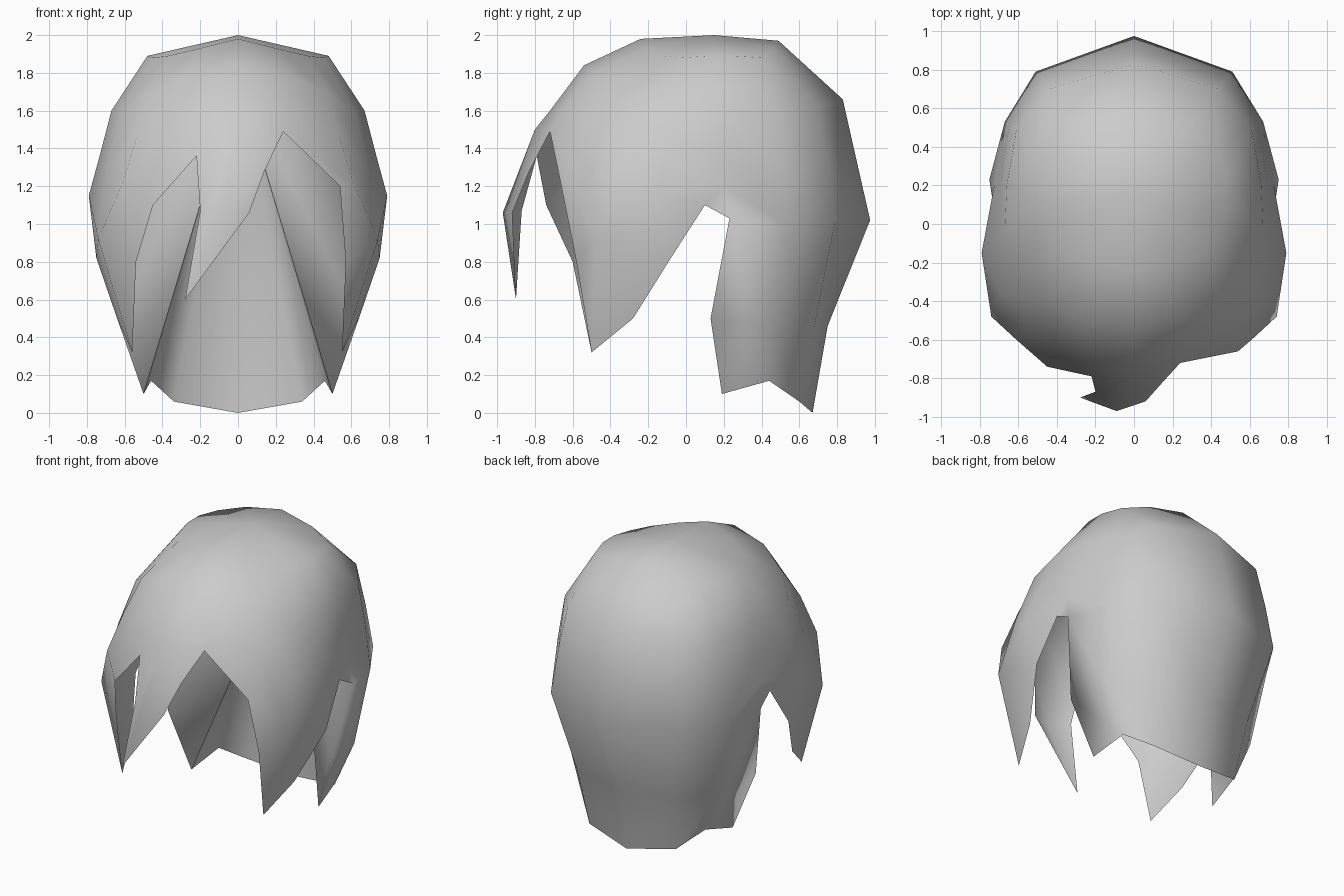
import bpy, bmesh, math

cube = bpy.data.objects.get("Cube")
if cube:
    bpy.data.objects.remove(cube, do_unlink=True)

mat = bpy.data.materials.new("hair_grey")
mat.use_nodes = True
GREY = (0.6, 0.6, 0.6, 1)
mat.diffuse_color = GREY
mat.node_tree.nodes["Principled BSDF"].inputs["Base Color"].default_value = GREY

# Dome columns of one half, front centre to back centre, each from crown down
COLUMNS = [
    [(0, -.24, 1.98), (0, -.54, 1.84), (0, -.72, 1.60), (0, -.80, 1.50)],
    [(.20, -.21, 1.93), (.26, -.50, 1.79), (.25, -.66, 1.60), (.24, -.72, 1.49)],
    [(.37, -.13, 1.89), (.48, -.40, 1.69), (.53, -.53, 1.48), (.61, -.60, 1.22)],
    [(.45, -.02, 1.88), (.62, -.26, 1.59), (.69, -.36, 1.30), (.74, -.48, .92)],
    [(.48, .12, 1.89), (.67, -.03, 1.60), (.73, -.10, 1.37), (.79, -.15, 1.15)],
    [(.48, .25, 1.89), (.66, .20, 1.60), (.695, .20, 1.38), (.725, .20, 1.20)],
    [(.44, .40, 1.88), (.61, .49, 1.57), (.645, .52, 1.27), (.67, .53, 1.00)],
    [(.26, .46, 1.93), (.44, .70, 1.62), (.48, .75, 1.32), (.51, .79, 1.02)],
    [(0, .49, 1.97), (0, .83, 1.66), (0, .90, 1.35), (0, .975, 1.02)],
]
# Nape rows below the back columns 5 to 8
NAPE = [
    [(.64, .13, .50), (.50, .19, .10)],
    [(.60, .45, .48), (.46, .44, .17)],
    [(.38, .68, .46), (.34, .60, .06)],
    [(0, .75, .46), (0, .67, 0)],
]
# Point where the inner walls of the nape meet under the crown
APEX = (0, .68, 1.77)
# Ear notch and lower edge of the side lock
SIDE = {"notch_back": (.75, .23, 1.03), "notch_top": (.73, .10, 1.10),
        "edge_high": (.75, -.08, .82), "edge_low": (.64, -.28, .50)}
# Front edge of the side locks, different on each side
LOCK = {1: [(.54, -.66, 1.20), (.57, -.58, .80), (.55, -.50, .32)],
        -1: [(-.45, -.74, 1.10), (-.54, -.60, .80), (-.56, -.50, .32)]}
# Fringe strand
FRINGE = {"right_gap": (-.22, -.79, 1.36), "right": (-.20, -.87, 1.07),
          "tip": (-.28, -.90, .60), "ridge": (-.09, -.97, 1.06),
          "left": (.06, -.92, 1.06), "left_high": (.14, -.83, 1.28)}


class Part:
    """A mesh that shares vertices by position."""

    def __init__(self, name):
        self.name, self.bm, self.verts = name, bmesh.new(), {}

    def face(self, *points):
        corners = []
        for p in points:
            key = tuple(round(c, 4) + 0.0 for c in p)
            if key not in self.verts:
                self.verts[key] = self.bm.verts.new(key)
            corners.append(self.verts[key])
        return self.bm.faces.new(corners)

    def finish(self):
        mesh = bpy.data.meshes.new(self.name)
        self.bm.to_mesh(mesh)
        self.bm.free()
        mesh.materials.append(mat)
        ob = bpy.data.objects.new(self.name, mesh)
        bpy.context.collection.objects.link(ob)
        bpy.ops.object.select_all(action='DESELECT')
        ob.select_set(True)
        bpy.context.view_layer.objects.active = ob
        bpy.ops.object.shade_smooth_by_angle(angle=math.radians(180))


shell, lining = Part("hair_shell"), Part("nape_lining")
face = shell.face
crown = (0, .15, 2.0)
for s in (1, -1):
    def flip(p):
        return (s * p[0], p[1], p[2])
    col = [[flip(p) for p in c] for c in COLUMNS]
    nape = [[flip(p) for p in c] for c in NAPE]
    side = {k: flip(p) for k, p in SIDE.items()}
    brow, cheek, tip = LOCK[s]

    # Dome
    for a, b in zip(col, col[1:]):
        top = face(crown, a[0], b[0])
        for i in range(3):
            face(a[i], a[i + 1], b[i + 1], b[i])

    # Nape, outside
    face(col[5][3], side["notch_back"], col[6][3])
    face(side["notch_back"], nape[0][0], nape[1][0], col[6][3])
    for i in (1, 2):
        face(col[i + 5][3], nape[i][0], nape[i + 1][0], col[i + 6][3])
    # Nape, lower band and the inner wall rising from its bottom edge
    for a, b in zip(nape, nape[1:]):
        face(a[0], a[1], b[1], b[0])
        lining.face(a[1], APEX, b[1])
    # Inner side walls behind the ear notch
    face(nape[0][1], nape[0][0], APEX)
    face(nape[0][0], side["notch_back"], APEX)

    # Side lock around the ear notch
    face(col[4][3], side["notch_top"], side["notch_back"], col[5][3])
    face(col[4][3], side["edge_high"], side["notch_top"])
    face(col[3][3], side["edge_low"], side["edge_high"], col[4][3])
    face(col[3][3], tip, side["edge_low"])
    face(col[3][3], cheek, tip)
    face(col[2][3], brow, cheek, col[3][3])
    if s == 1:
        face(col[1][3], brow, col[2][3])
    else:
        face(col[1][3], FRINGE["right_gap"], brow, col[2][3])
        face(col[0][3], col[1][3], FRINGE["right_gap"])

# Fringe
f = FRINGE
mid = COLUMNS[0][3]
face(mid, f["ridge"], f["left_high"], COLUMNS[1][3])
face(f["ridge"], f["left"], f["left_high"])
face(f["ridge"], f["tip"], f["left"])
face(f["ridge"], f["right"], f["tip"])
face(mid, f["right_gap"], f["right"], f["ridge"])

# Point the shell outwards and the lining forwards
for part in (shell, lining):
    bmesh.ops.recalc_face_normals(part.bm, faces=part.bm.faces[:])
if top.normal.z < 0:
    bmesh.ops.reverse_faces(shell.bm, faces=shell.bm.faces[:])
lining.bm.faces.ensure_lookup_table()
if lining.bm.faces[0].normal.y > 0:
    bmesh.ops.reverse_faces(lining.bm, faces=lining.bm.faces[:])
shell.finish()
lining.finish()
